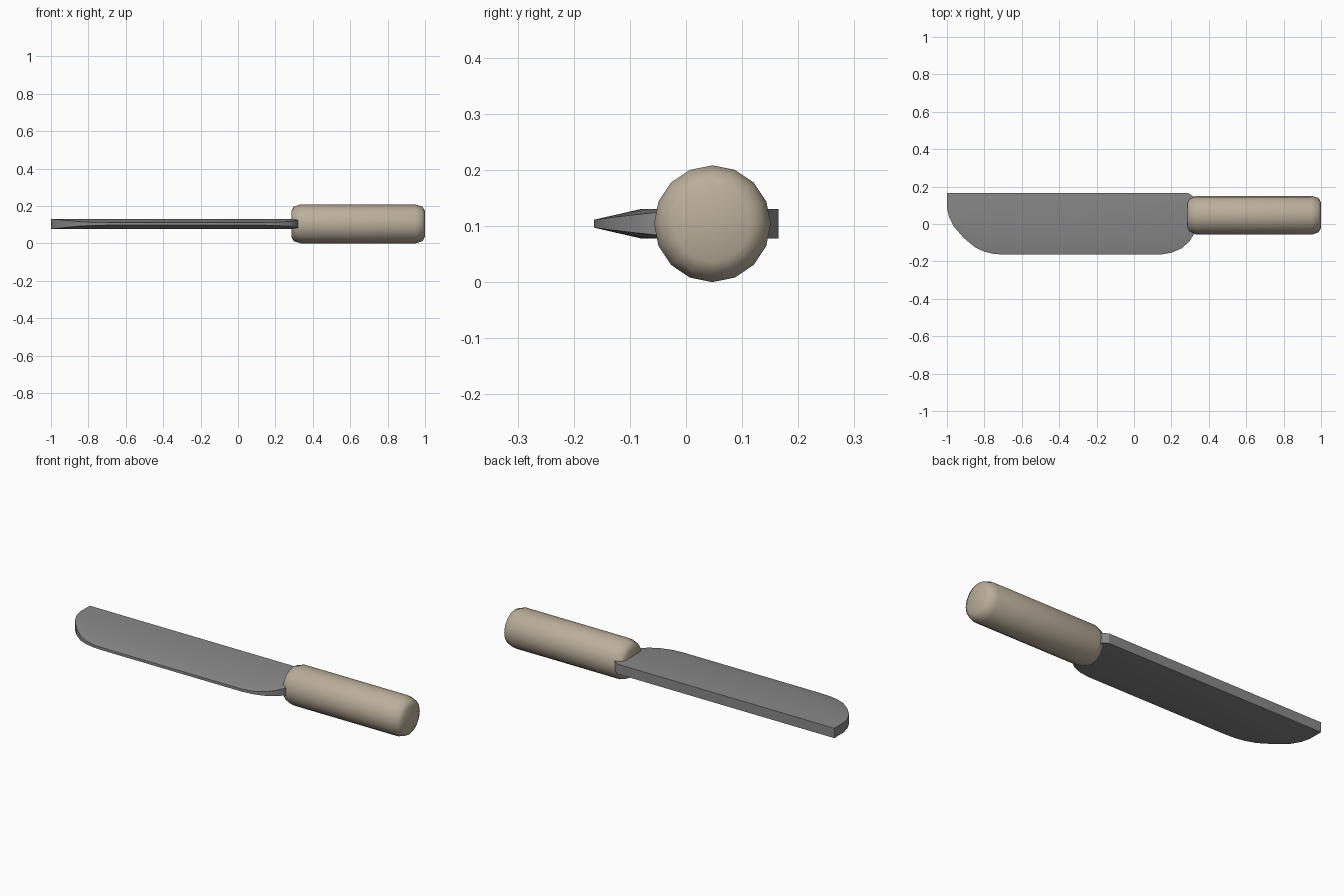
import bpy, bmesh, math

if "Cube" in bpy.data.objects:
    bpy.data.objects.remove(bpy.data.objects["Cube"])


def material(name, rgb):
    m = bpy.data.materials.new(name)
    m.diffuse_color = (*rgb, 1)
    m.use_nodes = True
    m.node_tree.nodes["Principled BSDF"].inputs["Base Color"].default_value = m.diffuse_color
    return m


def finish(name, bm, mat, angle):
    bmesh.ops.remove_doubles(bm, verts=bm.verts, dist=1e-5)
    bmesh.ops.recalc_face_normals(bm, faces=bm.faces)
    me = bpy.data.meshes.new(name)
    bm.to_mesh(me)
    bm.free()
    me.materials.append(mat)
    ob = bpy.data.objects.new(name, me)
    bpy.context.collection.objects.link(ob)
    bpy.ops.object.select_all(action='DESELECT')
    ob.select_set(True)
    bpy.context.view_layer.objects.active = ob
    bpy.ops.object.shade_smooth_by_angle(angle=math.radians(angle))
    return ob


CZ = 0.104

# Handle: 16-sided lathe along x with rounded ends
bm = bmesh.new()
profile = [(0.285, 0.068), (0.298, 0.092), (0.335, 0.104),
           (0.95, 0.104), (0.987, 0.092), (1.0, 0.068)]
N = 16
rings = [[bm.verts.new((x, 0.047 + r * math.sin(2 * math.pi * i / N),
                        CZ + r * math.cos(2 * math.pi * i / N))) for i in range(N)]
         for x, r in profile]
for a, b in zip(rings, rings[1:]):
    for i in range(N):
        j = (i + 1) % N
        bm.faces.new((a[i], a[j], b[j], b[i]))
bm.faces.new(rings[0])
bm.faces.new(rings[-1])
finish("handle", bm, material("wood", (0.50, 0.43, 0.33)), 60)

# Blade: outline from tip, along cutting edge, to heel; thins toward the edge
outline = [(-1, 0.165), (-1, 0.086), (-0.988, 0.035), (-0.965, -0.012),
           (-0.91, -0.075), (-0.85, -0.125), (-0.80, -0.148), (-0.75, -0.16),
           (-0.69, -0.164), (0.14, -0.164), (0.20, -0.154), (0.255, -0.13),
           (0.295, -0.095), (0.32, -0.055), (0.33, 0.0), (0.33, 0.14), (0.29, 0.165)]
FULL = 0.0265
bm = bmesh.new()
sides = []
for s in (1, -1):
    rim, inner = [], []
    for x, y in outline:
        k = max(0.0, (0.05 - y) / 0.214) ** 1.5
        t = FULL - 0.0195 * k
        rim.append(bm.verts.new((x, y, CZ + s * t)))
        inward = 0.05 * k if x < -0.3 else -0.05 * k
        inner.append(rim[-1] if k == 0 else
                     bm.verts.new((x + inward, y + 0.085 * k, CZ + s * FULL)))
    # Tapered grind, then flat cheek
    for i in range(len(rim) - 1):
        loop = list(dict.fromkeys((rim[i], rim[i + 1], inner[i + 1], inner[i])))
        if len(loop) > 2:
            bm.faces.new(loop)
    bm.faces.new(inner)
    sides.append(rim)
# Rim wall around the blade, including the spine
top, bot = sides
for i in range(len(top)):
    j = (i + 1) % len(top)
    bm.faces.new((top[i], top[j], bot[j], bot[i]))
finish("blade", bm, material("steel", (0.25, 0.25, 0.25)), 30)
